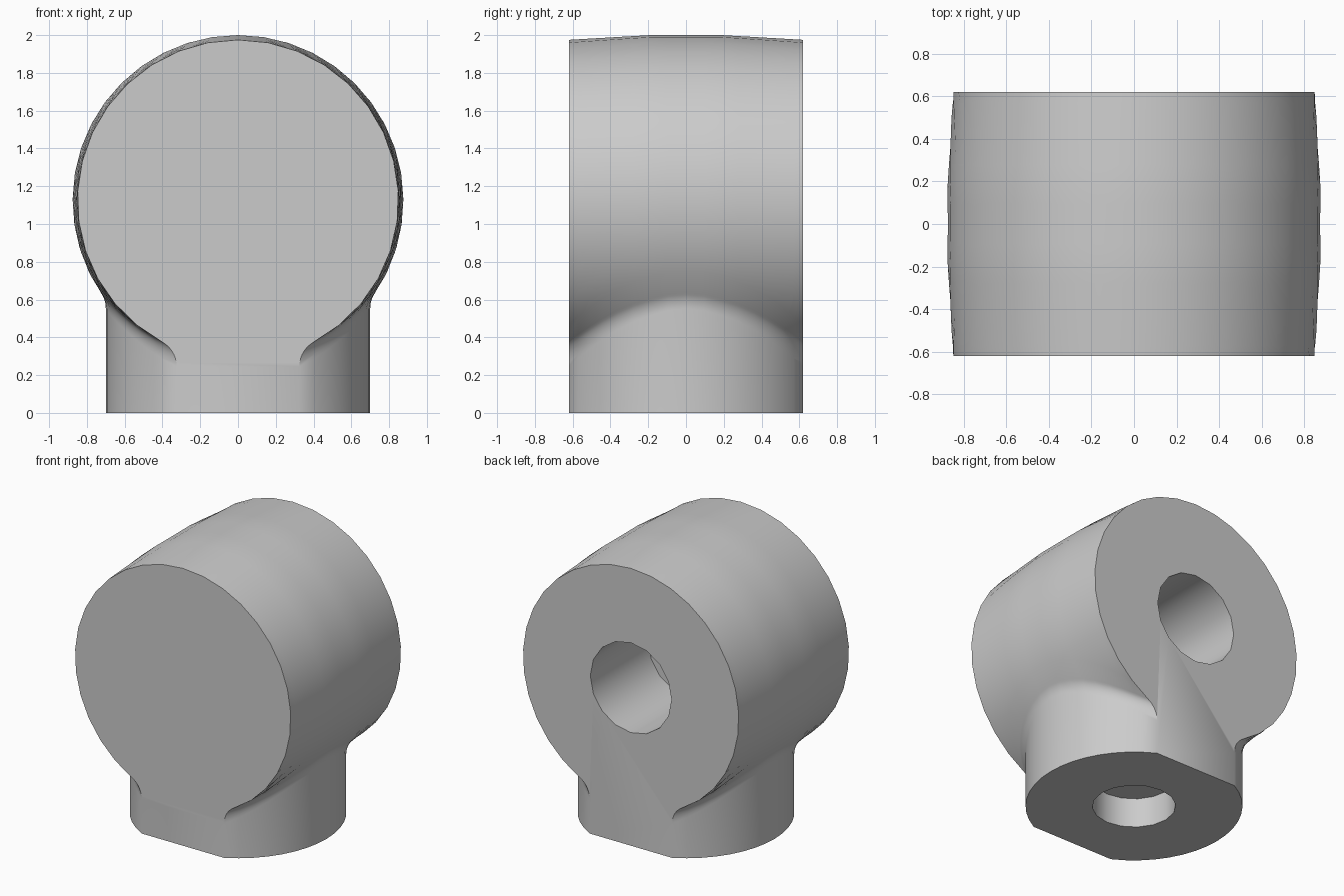
import bpy, bmesh, math
from mathutils import Vector

if "Cube" in bpy.data.objects:
    bpy.data.objects.remove(bpy.data.objects["Cube"])

ZC = 1.125                      # height of the barrel axis
HALF = 0.62                     # half length in y
BASE_R = 0.70                   # round foot radius, cut flat at y = +-HALF
FILLET = 0.15
BREAK = math.radians(15.585)    # barrel is straight in the middle, tapered outside
END = math.asin(HALF / BASE_R)
Y_BREAK = BASE_R * math.sin(BREAK)


def barrel_radius(y):
    t = max(0.0, (abs(y) - Y_BREAK) / (HALF - Y_BREAK))
    return 0.875 - 0.025 * t


def slice_outline(y, n_fillet=7, n_barrel=14):
    """Outline at one y: foot wall, blend, barrel arc, then mirrored."""
    rb = barrel_radius(y)
    xb = math.sqrt(BASE_R ** 2 - y ** 2)
    cx = xb + FILLET
    cz = ZC - math.sqrt((rb + FILLET) ** 2 - cx ** 2)
    phi = math.atan2(ZC - cz, -cx)
    pts = [(xb, 0.0)]
    for i in range(n_fillet + 1):
        a = math.pi + (phi - math.pi) * i / n_fillet
        pts.append((cx + FILLET * math.cos(a), cz + FILLET * math.sin(a)))
    a0 = phi - math.pi
    for i in range(1, n_barrel + 1):
        a = a0 + (math.pi / 2 - a0) * i / n_barrel
        pts.append((rb * math.cos(a), ZC + rb * math.sin(a)))
    pts += [(-x, z) for x, z in reversed(pts[:-1])]
    return [Vector((x, y, z)) for x, z in pts]


# Barrel head and foot lofted as one body along y
bm = bmesh.new()
N = 16
rings = []
for k in range(N + 1):
    y = BASE_R * math.sin(-END + 2 * END * k / N)
    rings.append([bm.verts.new(p) for p in slice_outline(y)])
for a, b in zip(rings, rings[1:]):
    for i in range(len(a) - 1):
        bm.faces.new((a[i], a[i + 1], b[i + 1], b[i]))
bm.faces.new(rings[0])
bm.faces.new(rings[-1])
bm.faces.new([r[0] for r in rings] + [r[-1] for r in reversed(rings)])
bmesh.ops.recalc_face_normals(bm, faces=bm.faces)
mesh = bpy.data.meshes.new("tee_body")
bm.to_mesh(mesh)
bm.free()
body = bpy.data.objects.new("tee_body", mesh)
bpy.context.collection.objects.link(body)


def drill(name, radius, location, depth, rotation=(0, 0, 0)):
    """Cut a round blind hole into the body."""
    bpy.ops.mesh.primitive_cylinder_add(vertices=16, radius=radius, depth=depth,
                                        location=location, rotation=rotation)
    cutter = bpy.context.object
    cutter.name = name
    cutter.hide_render = True
    mod = body.modifiers.new(name, 'BOOLEAN')
    mod.operation = 'DIFFERENCE'
    mod.solver = 'EXACT'
    mod.object = cutter
    bpy.ops.object.select_all(action='DESELECT')
    body.select_set(True)
    bpy.context.view_layer.objects.active = body
    bpy.ops.object.modifier_apply(modifier=name)
    bpy.data.objects.remove(cutter)


# Socket in the back face (floor at y = -0.03) and socket under the foot
drill("back_socket", 0.32, (0, 0.47, ZC), 1.0, (math.pi / 2, 0, 0))
drill("foot_socket", 0.27, (0, 0, -0.29), 1.0)

# Smooth the curved walls, keep the rims sharp
bpy.ops.object.select_all(action='DESELECT')
body.select_set(True)
bpy.context.view_layer.objects.active = body
bpy.ops.object.shade_smooth_by_angle(angle=math.radians(32))
